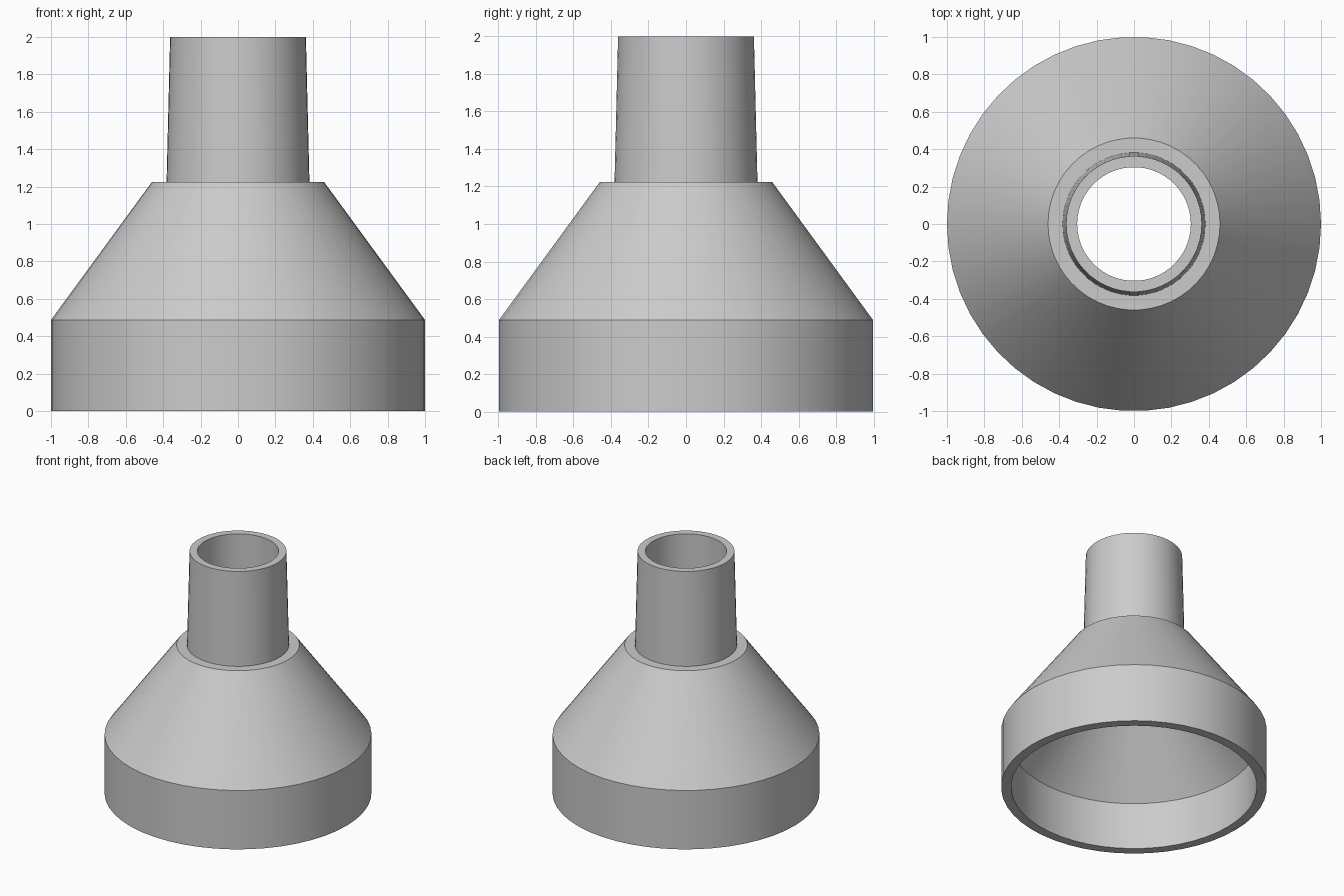
import bpy
import bmesh
import math

cube = bpy.data.objects.get("Cube")
if cube:
    bpy.data.objects.remove(cube, do_unlink=True)

SEGMENTS = 50

# Single grey material
grey = bpy.data.materials.new("plain grey")
grey.use_nodes = True
colour = (0.6, 0.6, 0.6, 1)
grey.diffuse_color = colour
grey.node_tree.nodes["Principled BSDF"].inputs["Base Color"].default_value = colour


def lathe(name, profile):
    """Revolve a closed (radius, height) profile around z."""
    bm = bmesh.new()
    verts = [bm.verts.new((r, 0, z)) for r, z in profile]
    edges = [bm.edges.new((a, b)) for a, b in zip(verts, verts[1:] + verts[:1])]
    bmesh.ops.spin(bm, geom=verts + edges, cent=(0, 0, 0), axis=(0, 0, 1),
                   angle=math.tau, steps=SEGMENTS, use_merge=True)
    bmesh.ops.remove_doubles(bm, verts=bm.verts, dist=1e-5)
    bmesh.ops.recalc_face_normals(bm, faces=bm.faces)
    mesh = bpy.data.meshes.new(name)
    bm.to_mesh(mesh)
    bm.free()
    mesh.materials.append(grey)
    obj = bpy.data.objects.new(name, mesh)
    bpy.context.collection.objects.link(obj)
    bpy.ops.object.select_all(action="DESELECT")
    obj.select_set(True)
    bpy.context.view_layer.objects.active = obj
    bpy.ops.object.shade_smooth_by_angle(angle=math.radians(30))


# Hollow reducer: wide collar, cone, ledge and tapered spout around one bore
lathe("hose_reducer", [
    (1.0, 0), (1.0, 0.487),         # collar
    (0.46, 1.225),                  # cone
    (0.382, 1.225), (0.363, 2.0),   # ledge and tapered spout
    (0.304, 2.0), (0.304, 1.125),   # bore
    (0.925, 0.39), (0.925, 0),      # inner cone and socket
])
